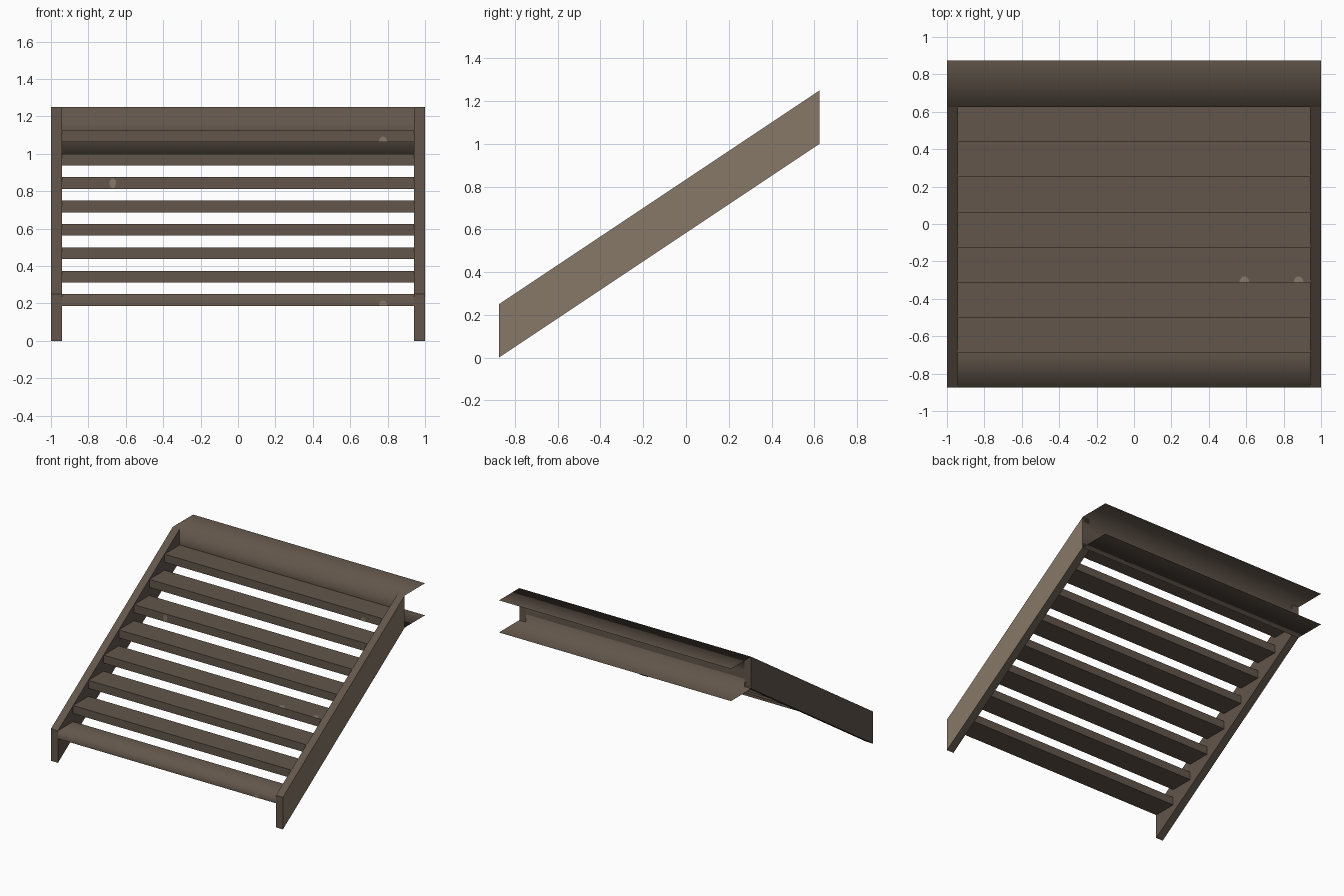
import bpy, bmesh, math
from mathutils import Vector

if "Cube" in bpy.data.objects:
    bpy.data.objects.remove(bpy.data.objects["Cube"])


def material(name, rgb):
    m = bpy.data.materials.new(name)
    m.use_nodes = True
    m.diffuse_color = (*rgb, 1)
    m.node_tree.nodes["Principled BSDF"].inputs["Base Color"].default_value = (*rgb, 1)
    return m


BROWN = material("dark brown", (0.122, 0.093, 0.070))
TAN = material("light brown", (0.245, 0.190, 0.140))

STEPS, RISE, RUN = 8, 0.125, 0.1875
FRONT, BACK, REAR = -0.875, 0.625, 0.875
INNER, OUTER = 0.94, 1.0
THICK, DEPTH = 0.0625, 0.25


def finish(bm, name, mats):
    mesh = bpy.data.meshes.new(name)
    bm.to_mesh(mesh)
    bm.free()
    for m in mats:
        mesh.materials.append(m)
    ob = bpy.data.objects.new(name, mesh)
    bpy.context.collection.objects.link(ob)
    return ob


def extrude_profile(profile, x0, x1, closed=True):
    """Sweep a (y, z) profile along x."""
    bm = bmesh.new()
    a = [bm.verts.new((x0, y, z)) for y, z in profile]
    b = [bm.verts.new((x1, y, z)) for y, z in profile]
    n = len(profile)
    for i in range(n if closed else n - 1):
        j = (i + 1) % n
        bm.faces.new((a[i], a[j], b[j], b[i]))
    if closed:
        bm.faces.new(a)
        bm.faces.new(b)
        bmesh.ops.recalc_face_normals(bm, faces=bm.faces)
    bm.normal_update()
    return bm


# Sloping side boards; the outside of the left one is lighter
top = STEPS * RISE
slope = [(FRONT, 0), (BACK, top), (BACK, top + DEPTH), (FRONT, DEPTH)]
for name, x0, x1 in (("left_stringer", INNER, OUTER), ("right_stringer", -OUTER, -INNER)):
    bm = extrude_profile(slope, x0, x1)
    for f in bm.faces:
        if f.normal.x > 0.5 and f.calc_center_median().x > INNER:
            f.material_index = 1
    finish(bm, name, (BROWN, TAN))

# Treads; the lowest has a softly shaded nose
for k in range(STEPS):
    y, z = FRONT + k * RUN, DEPTH + k * RISE
    bm = extrude_profile([(y, z - THICK), (y + RUN, z - THICK), (y + RUN, z), (y, z)],
                         -INNER, INNER)
    if k == 0:
        for f in bm.faces:
            f.smooth = True
        for e in bm.edges:
            mid = (e.verts[0].co + e.verts[1].co) / 2
            e.smooth = abs(mid.x) < 0.1 and abs(mid.y - y) < 0.01 and abs(mid.z - z) < 0.01
    finish(bm, f"tread_{k + 1}", (BROWN,))

# Thin landing channel: upper flange, web, lower flange
bm = extrude_profile([(REAR, top), (BACK, top), (BACK, top + DEPTH), (REAR, top + DEPTH)],
                     -OUTER, OUTER, closed=False)
if next(f for f in bm.faces if abs(f.normal.y) > 0.5).normal.y > 0:
    bmesh.ops.reverse_faces(bm, faces=bm.faces)
for f in bm.faces:
    f.smooth = True
finish(bm, "landing_channel", (BROWN,))


def spot(name, centre, up, rx, ry, sweep):
    """Small worn mark, a fan of points in the plane of x and up."""
    bm = bmesh.new()
    n = 10
    pts = []
    for i in range(n):
        a = sweep * i / (n if sweep > 4 else n - 1)
        pts.append(bm.verts.new(Vector(centre) + Vector((rx * math.cos(a), 0, 0))
                                + Vector(up) * ry * math.sin(a)))
    bm.faces.new(pts)
    finish(bm, name, (TAN,))


# Worn marks on tread fronts and tops
GAP = 0.002
for k in (0, 7):
    spot(f"front_mark_{k + 1}", (0.775, FRONT + k * RUN - GAP, DEPTH + k * RISE - THICK),
         (0, 0, 1), 0.022, 0.03, math.pi)
spot("front_mark_6", (-0.67, FRONT + 5 * RUN - GAP, DEPTH + 5 * RISE - THICK / 2),
     (0, 0, 1), 0.018, 0.027, math.tau)
for i, x in enumerate((0.59, 0.88)):
    spot(f"top_mark_{i + 1}", (x, FRONT + 3 * RUN, DEPTH + 3 * RISE + GAP),
         (0, 1, 0), 0.026, 0.033, math.pi)
